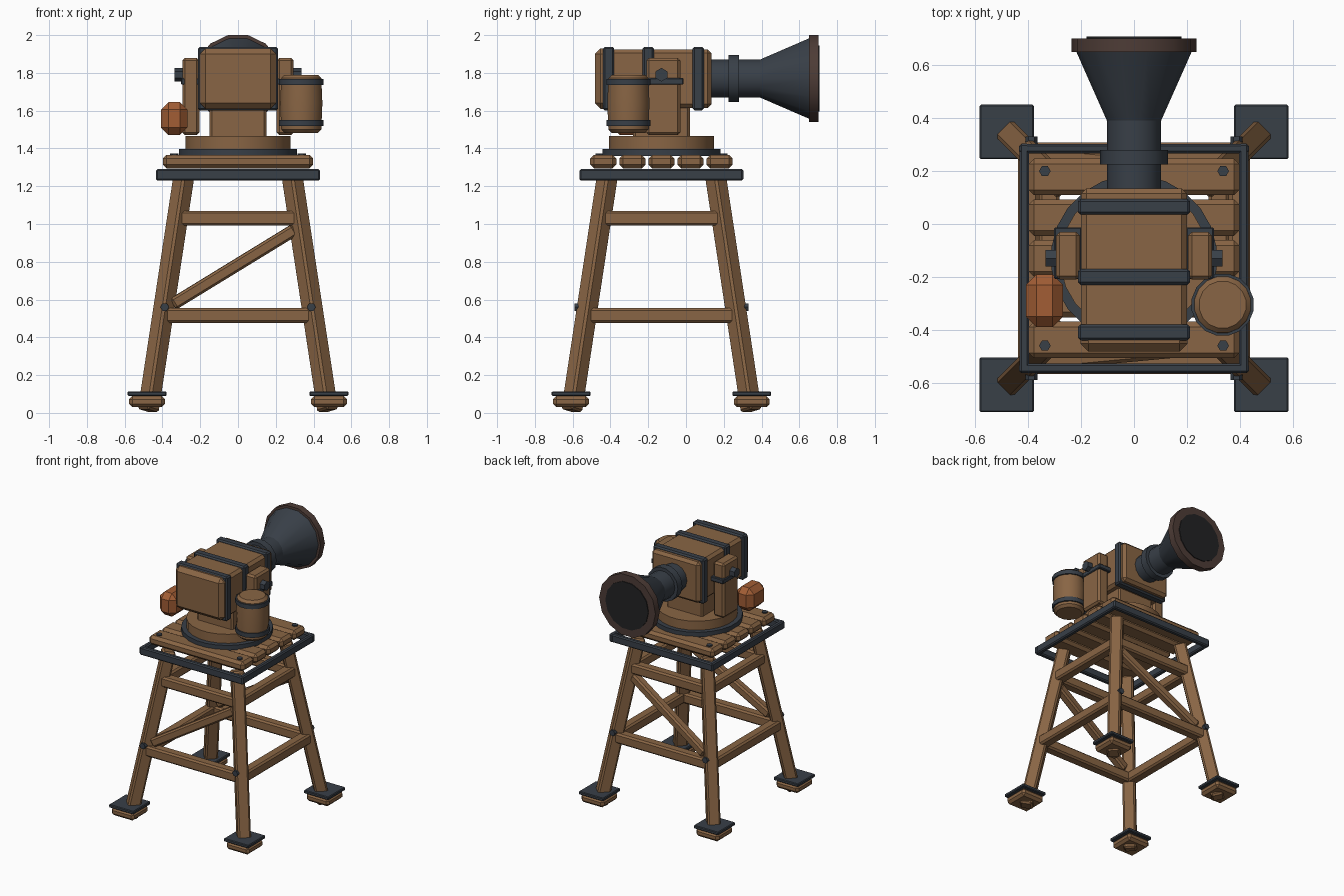
import bpy, bmesh, math
from mathutils import Matrix, Vector

if "Cube" in bpy.data.objects:
    bpy.data.objects.remove(bpy.data.objects["Cube"])

CY = -0.13      # depth centre of the tower
AXIS_Z = 1.77   # height of the horn axis


def material(name, rgb):
    m = bpy.data.materials.new(name)
    m.use_nodes = True
    m.diffuse_color = (*rgb, 1)
    bsdf = next(n for n in m.node_tree.nodes if n.type == 'BSDF_PRINCIPLED')
    bsdf.inputs["Base Color"].default_value = (*rgb, 1)
    return m


WOOD = material("wood", (0.25, 0.13, 0.058))
IRON = material("dark_iron", (0.04, 0.05, 0.064))
RIM = material("brown_rim", (0.075, 0.045, 0.037))
BLACK = material("black_mouth", (0.016, 0.016, 0.017))
ORANGE = material("orange_stone", (0.36, 0.11, 0.035))


def finish(name, bm, mat, smooth=False):
    bmesh.ops.recalc_face_normals(bm, faces=bm.faces[:])
    me = bpy.data.meshes.new(name)
    bm.to_mesh(me)
    bm.free()
    me.materials.append(mat)
    if smooth:
        me.shade_smooth()
        me.set_sharp_from_angle(angle=math.radians(32))
    ob = bpy.data.objects.new(name, me)
    bpy.context.collection.objects.link(ob)
    return ob


def box(name, centre, size, mat, bevel=0.012, turn=None):
    bm = bmesh.new()
    bmesh.ops.create_cube(bm, size=1)
    bmesh.ops.scale(bm, vec=size, verts=bm.verts[:])
    if bevel:
        bmesh.ops.bevel(bm, geom=bm.edges[:], offset=bevel, segments=1, affect='EDGES')
    mx = Matrix.Translation(centre)
    bm.transform(mx @ turn if turn else mx)
    return finish(name, bm, mat)


def beam(name, a, b, width, mat=WOOD):
    a, b = Vector(a), Vector(b)
    d = (b - a).normalized()
    side = d.cross(Vector((0, 0, 1))).normalized()
    turn = Matrix((side, d.cross(side), d)).transposed().to_4x4()
    return box(name, (a + b) / 2, (width, width, (b - a).length), mat, 0.012, turn)


def lathe(name, profile, mat, base=(0, 0, 0), axis='Z', sides=14, smooth=True):
    """Spin (radius, height) pairs around an axis through base."""
    bm = bmesh.new()
    rings = []
    for r, h in profile:
        angles = [(i + 0.5) * math.tau / sides for i in range(sides)]
        rings.append([bm.verts.new((r * math.sin(t), r * math.cos(t), h)) for t in angles])
    for lo, hi in zip(rings, rings[1:]):
        for i in range(sides):
            j = (i + 1) % sides
            bm.faces.new((lo[i], lo[j], hi[j], hi[i]))
    bm.faces.new(rings[0])
    bm.faces.new(rings[-1])
    turn = {'Z': Matrix(), 'Y': Matrix.Rotation(-math.pi / 2, 4, 'X'),
            'X': Matrix.Rotation(math.pi / 2, 4, 'Y')}[axis]
    bm.transform(Matrix.Translation(base) @ turn)
    return finish(name, bm, mat, smooth)


def spread(z):
    """Distance of a leg's centre line from the tower's middle."""
    return 0.477 - 0.152 * z


def leg_point(sx, sy, z):
    return (sx * spread(z), CY + sy * spread(z), z)


# Legs, feet and bolts
for sx, side in ((1, "left"), (-1, "right")):
    for sy, end in ((-1, "front"), (1, "back")):
        tag = f"{end}_{side}"
        beam(f"leg_{tag}", leg_point(sx, sy, 0.012), leg_point(sx, sy, 1.25), 0.09)
        fx, fy = sx * 0.481, CY + sy * 0.478
        box(f"foot_block_{tag}", (fx, fy, 0.06), (0.19, 0.19, 0.06), WOOD, 0.018)
        box(f"foot_plate_{tag}", (fx, fy, 0.102), (0.206, 0.206, 0.024), IRON, 0.005)
        lathe(f"leg_bolt_{tag}", [(0.023, -0.03), (0.023, 0.03)], IRON,
              (sx * 0.388, CY + sy * 0.43, 0.56), 'Y', 6, False)
        lathe(f"plank_bolt_{tag}", [(0.022, 0), (0.022, 0.014)], IRON,
              (sx * 0.337, CY + sy * 0.33, 1.36), 'Z', 6, False)

# Cross rails and front/back braces
for z, level in ((0.515, "lower"), (1.03, "upper")):
    for s, end, side in ((-1, "front", "right"), (1, "back", "left")):
        beam(f"{level}_rail_{end}", leg_point(-1, s, z), leg_point(1, s, z), 0.078)
        beam(f"{level}_rail_{side}", leg_point(s, -1, z), leg_point(s, 1, z), 0.078)
for s, end in ((-1, "front"), (1, "back")):
    a, b = leg_point(-1, s, 0.575), leg_point(1, s, 0.97)
    beam(f"brace_{end}", (-0.345, *a[1:]), (0.3, *b[1:]), 0.065)

# Iron platform frame and planks
for s, end, side in ((-1, "front", "right"), (1, "back", "left")):
    box(f"frame_{end}", (0, CY + s * 0.415, 1.26), (0.868, 0.036, 0.06), IRON, 0.008)
    box(f"frame_{side}", (s * 0.415, CY, 1.26), (0.036, 0.868, 0.06), IRON, 0.008)
for i in range(5):
    box(f"plank_{i + 1}", (0, CY + (i - 2) * 0.154, 1.33), (0.796, 0.138, 0.072), WOOD, 0.02)

# Turntable
lathe("turntable_ring", [(0.315, 1.36), (0.315, 1.397)], IRON, (0, CY, 0), sides=24)
lathe("turntable", [(0.28, 1.39), (0.28, 1.465)], WOOD, (0, CY, 0), sides=24)
box("body_support", (0, CY, 1.55), (0.3, 0.3, 0.2), WOOD)

# Main housing with iron bands
box("housing", (0, -0.155, AXIS_Z), (0.4, 0.58, 0.31), WOOD, 0.02)
box("front_cap", (0, -0.445, AXIS_Z), (0.405, 0.075, 0.32), WOOD, 0.03)
for y, tag in ((-0.41, "front"), (-0.2, "middle"), (0.065, "back")):
    box(f"band_{tag}", (0, y, AXIS_Z), (0.425, 0.06, 0.336), IRON, 0.01)

# Side brackets with pivots
for s, side in ((1, "left"), (-1, "right")):
    box(f"bracket_{side}", (s * 0.25, -0.12, 1.675), (0.09, 0.18, 0.41), WOOD, 0.014)
    box(f"bracket_strap_{side}", (s * 0.25, -0.11, 1.755), (0.105, 0.195, 0.035), IRON, 0.005)
    lathe(f"pivot_{side}", [(0.036, -0.04), (0.036, 0.04)], IRON,
          (s * 0.295, -0.13, 1.79), 'X', 6, False)

# Horn
horn = (0, 0, AXIS_Z)
lathe("horn_tube", [(0.103, 0.1), (0.103, 0.41)], IRON, horn, 'Y')
lathe("horn_collar", [(0.128, 0.225), (0.128, 0.28)], IRON, horn, 'Y')
lathe("horn_cone", [(0.1, 0.385), (0.222, 0.66)], IRON, horn, 'Y')
lathe("horn_rim", [(0.236, 0.65), (0.236, 0.702)], RIM, horn, 'Y')
lathe("horn_mouth", [(0.18, 0.7), (0.18, 0.708)], BLACK, horn, 'Y')

# Barrel on the left side
spot = (0.335, -0.305, 0)
lathe("barrel", [(0.09, 1.482), (0.108, 1.5), (0.114, 1.64), (0.108, 1.772), (0.09, 1.79)],
      WOOD, spot, sides=16)
for z, tag in ((1.535, "lower"), (1.752, "upper")):
    lathe(f"barrel_hoop_{tag}", [(0.119, z - 0.016), (0.119, z + 0.016)], IRON, spot, sides=16)

# Stone counterweight on the right side
box("stone_weight", (-0.338, -0.29, 1.558), (0.14, 0.2, 0.175), ORANGE, 0.04)
